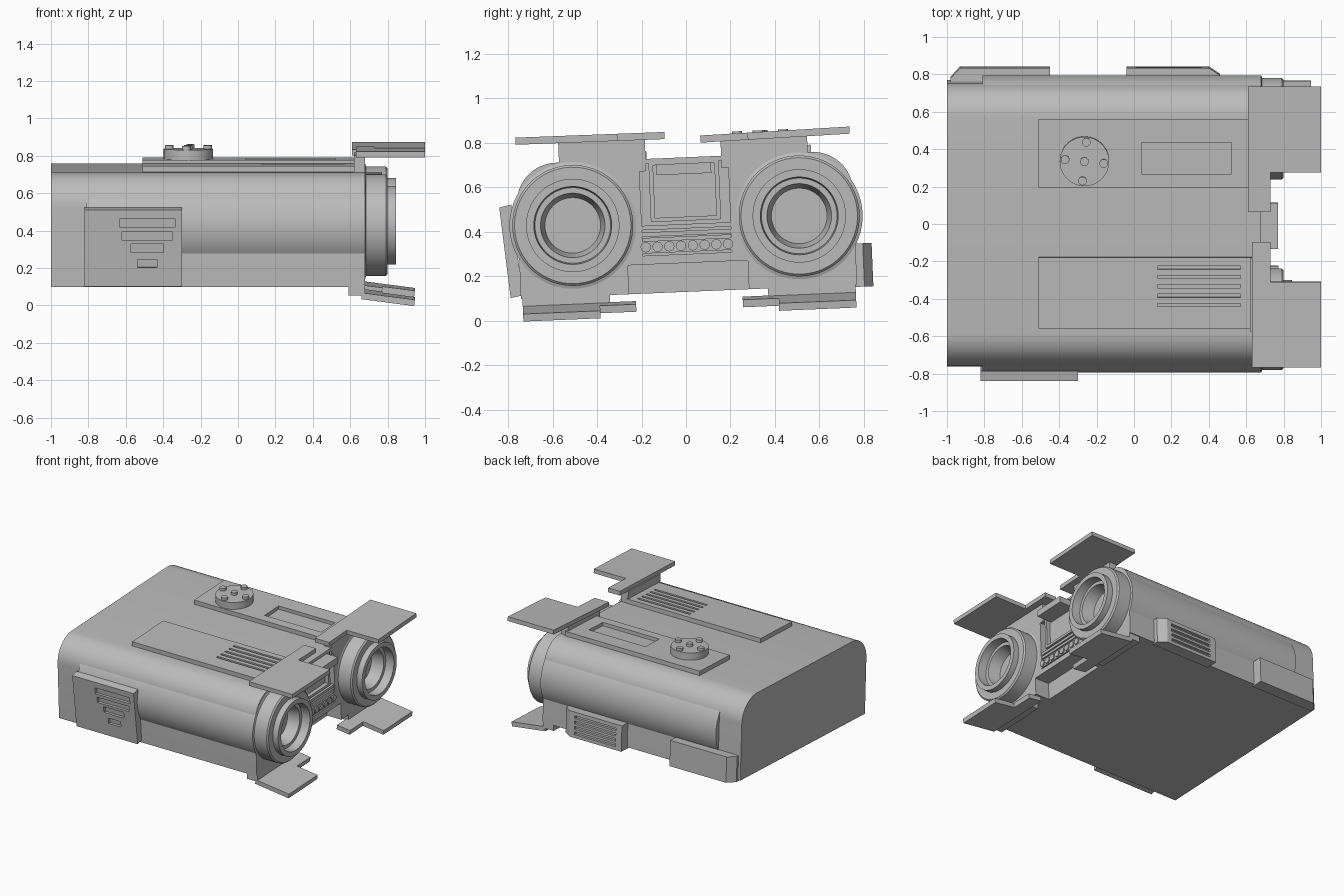
import bpy, bmesh
from math import sin, cos, pi
from mathutils import Matrix, Vector

if "Cube" in bpy.data.objects:
    bpy.data.objects.remove(bpy.data.objects["Cube"])

grey = bpy.data.materials.new("hull grey")
grey.use_nodes = True
grey.diffuse_color = (0.5, 0.5, 0.5, 1)
grey.node_tree.nodes["Principled BSDF"].inputs["Base Color"].default_value = (0.5, 0.5, 0.5, 1)
parts = []


def finish(name, bm):
    bmesh.ops.recalc_face_normals(bm, faces=bm.faces)
    mesh = bpy.data.meshes.new(name)
    bm.to_mesh(mesh)
    bm.free()
    mesh.materials.append(grey)
    obj = bpy.data.objects.new(name, mesh)
    bpy.context.collection.objects.link(obj)
    parts.append(obj)
    return obj


def prism(name, pts, lo, hi, axis):
    """Extrude a flat outline between lo and hi along an axis."""
    place = {"x": lambda p, d: (d, p[0], p[1]),
             "y": lambda p, d: (p[0], d, p[1]),
             "z": lambda p, d: (p[0], p[1], d)}[axis]
    bm = bmesh.new()
    a = [bm.verts.new(place(p, lo)) for p in pts]
    b = [bm.verts.new(place(p, hi)) for p in pts]
    bm.faces.new(a)
    bm.faces.new(b)
    for i in range(len(pts)):
        j = (i + 1) % len(pts)
        bm.faces.new((a[i], a[j], b[j], b[i]))
    return finish(name, bm)


def box(name, x, y, z):
    return prism(name, [(x[0], y[0]), (x[1], y[0]), (x[1], y[1]), (x[0], y[1])], z[0], z[1], "z")


def cylinder(name, centre, radius, depth, axis="z", sides=32):
    a, b = centre
    pts = [(a + radius * cos(2 * pi * i / sides), b + radius * sin(2 * pi * i / sides))
           for i in range(sides)]
    return prism(name, pts, depth[0], depth[1], axis)


def lathe(name, profile, y, z, sides=64):
    """Spin an (x, radius) outline around a lengthwise axis."""
    bm = bmesh.new()
    verts = [bm.verts.new((x, y, z + r)) for x, r in profile]
    edges = [bm.edges.new(pair) for pair in zip(verts, verts[1:])]
    bmesh.ops.spin(bm, geom=verts + edges, cent=(0, y, z), axis=(1, 0, 0),
                   angle=2 * pi, steps=sides, use_duplicate=False)
    bmesh.ops.remove_doubles(bm, verts=bm.verts, dist=0.0001)
    return finish(name, bm)


def cut(target, cutters):
    for c in cutters:
        mod = target.modifiers.new("cut", "BOOLEAN")
        mod.operation, mod.solver, mod.object = "DIFFERENCE", "EXACT", c
        bpy.context.view_layer.objects.active = target
        bpy.ops.object.modifier_apply(modifier=mod.name)
        parts.remove(c)
        bpy.data.objects.remove(c)


def turn(obj, pivot, angle, axis):
    p = Vector(pivot)
    obj.data.transform(Matrix.Translation(p) @ Matrix.Rotation(angle, 4, axis) @ Matrix.Translation(-p))


# Hull with rounded shoulders
W, TOP, BOTTOM, R = 0.757, 0.735, 0.13, 0.18
arc = [(W - R + R * cos(t * pi / 24), TOP - R + R * sin(t * pi / 24)) for t in range(13)]
section = [(W, BOTTOM)] + arc + [(-y, z) for y, z in reversed(arc)] + [(-W, BOTTOM)]
hull = prism("hull", section, -1, 0.68, "x")
cut(hull, [box("notch", (0.56, 0.8), (-0.27, 0.27), (0, 0.26)),
           box("recess", (0.63, 0.8), (-0.2, 0.2), (0.3, 0.715))])

# Engines
profile = [(-0.81, 0), (-0.81, 0.285), (0.68, 0.285), (0.685, 0.272), (0.79, 0.272),
           (0.80, 0.262), (0.80, 0.21), (0.845, 0.21), (0.845, 0.175), (0.78, 0.17),
           (0.78, 0.145), (0.69, 0.125), (0.69, 0)]
for side, label in ((-1, "right"), (1, "left")):
    lathe(label + "_engine", profile, side * 0.51, 0.45)

# Roof panels with their sockets and vents
left_panel = box("left_roof_panel", (-0.51, 0.635), (0.21, 0.575), (0.7, 0.768))
cut(left_panel, [box("socket", (0.04, 0.52), (0.28, 0.45), (0.742, 0.8))])
right_panel = box("right_roof_panel", (-0.51, 0.635), (-0.545, -0.165), (0.7, 0.768))
cut(right_panel, [box("vent", (0.125, 0.57), (y - 0.009, y + 0.009), (0.745, 0.8))
                  for y in [-0.22 - 0.05 * i for i in range(5)]])

# Round hatch with studs
hatch = (-0.265, 0.35)
cylinder("hatch", hatch, 0.132, (0.75, 0.822), sides=48)
studs = [hatch] + [(hatch[0] + 0.104 * cos(i * pi / 2 - 0.1), hatch[1] + 0.104 * sin(i * pi / 2 - 0.1))
                   for i in range(4)]
for i, spot in enumerate(studs):
    cylinder("hatch_stud_%d" % i, spot, 0.023, (0.8, 0.842), sides=20)

# Stabiliser plates, their pylons and brackets
for side, label in ((-1, "right"), (1, "left")):
    def across(inner, outer):
        return sorted((side * inner, side * outer))

    x0 = 0.62 + 0.01 * -side
    outline = [(x0, 0.08), (0.73, 0.08), (0.73, 0.293), (1.0, 0.293), (1.0, 0.752), (x0, 0.752)]
    z = 0.829 - 0.009 * side
    upper = prism(label + "_upper_plate", [(x, side * y) for x, y in outline], z - 0.016, z + 0.016, "z")
    turn(upper, (0, side * 0.41, z), 0.007 + 0.011 * side, "X")
    box(label + "_upper_pylon", (0.62, 0.68), across(0.17, 0.56), (0.68, z - 0.012))

    outline = [(0.66, 0.24), (0.77, 0.24), (0.77, 0.402), (0.945, 0.402), (0.945, 0.75), (0.66, 0.75)]
    lower = prism(label + "_lower_plate", [(x, side * y) for x, y in outline], 0.046, 0.08, "z")
    turn(lower, (0.8, 0, 0.063), 0.13, "Y")
    box(label + "_lower_bracket", (0.59, 0.68), across(0.356, 0.75), (0.085, 0.28))

# Stern between the engines
frame = box("stern_frame", (0.62, 0.675), (-0.158, 0.158), (0.45, 0.725))
cut(frame, [box("frame_hole", (0.645, 0.8), (-0.138, 0.138), (0.468, 0.705))])
box("stern_handle", (0.64, 0.77), (-0.123, 0.123), (0.66, 0.708))
for z in (0.385, 0.415):
    box("stern_rail", (0.62, 0.675), (-0.23, 0.23), (z, z + 0.02))
prism("lamp_housing", [(-0.26, 0.262), (-0.17, 0.262), (-0.15, 0.288), (0.15, 0.288), (0.17, 0.262),
                       (0.26, 0.262), (0.26, 0.38), (-0.26, 0.38)], 0.58, 0.67, "x")
box("lamp_bar", (0.66, 0.68), (-0.215, 0.215), (0.31, 0.365))
for i in range(8):
    cylinder("lamp_%d" % i, (-0.186 + 0.053 * i, 0.338), 0.023, (0.67, 0.688), "x", 16)


# Leaning side hatch with slots on the right flank
def flank(z):
    return -0.803 - 0.083 * (z - 0.135)


side_hatch = prism("side_hatch", [(-0.837, 0.545), (-0.782, 0.555), (-0.748, 0.145), (-0.803, 0.135)],
                   -0.82, -0.30, "x")
slots = []
for z, half, height in ((0.475, 0.147, 0.048), (0.405, 0.135, 0.042), (0.34, 0.086, 0.046), (0.258, 0.052, 0.042)):
    lo, hi = z - height / 2, z + height / 2
    slots.append(prism("slot", [(flank(lo) - 0.05, lo), (flank(lo) + 0.02, lo),
                                (flank(hi) + 0.02, hi), (flank(hi) - 0.05, hi)],
                       -0.485 - half, -0.485 + half, "x"))
cut(side_hatch, slots)

# Left flank boxes, one louvred
prism("left_rear_box", [(-0.98, 0.74), (-0.98, 0.775), (-0.93, 0.83), (-0.45, 0.83), (-0.45, 0.74)],
      0.12, 0.315, "z")
louvre_box = prism("left_louvre_box", [(-0.04, 0.74), (-0.04, 0.83), (0.40, 0.83), (0.46, 0.79), (0.46, 0.74)],
                   0.12, 0.315, "z")
cut(louvre_box, [box("louvre", (0.01, 0.36), (0.81, 0.9), (z, z + 0.022))
                 for z in (0.145, 0.185, 0.225, 0.265)])

# Slight roll of the whole craft, then shading
for obj in parts:
    turn(obj, (0, 0, 0.45), 0.042, "X")
    obj.select_set(True)
bpy.context.view_layer.objects.active = hull
bpy.ops.object.shade_smooth_by_angle(angle=0.5)
